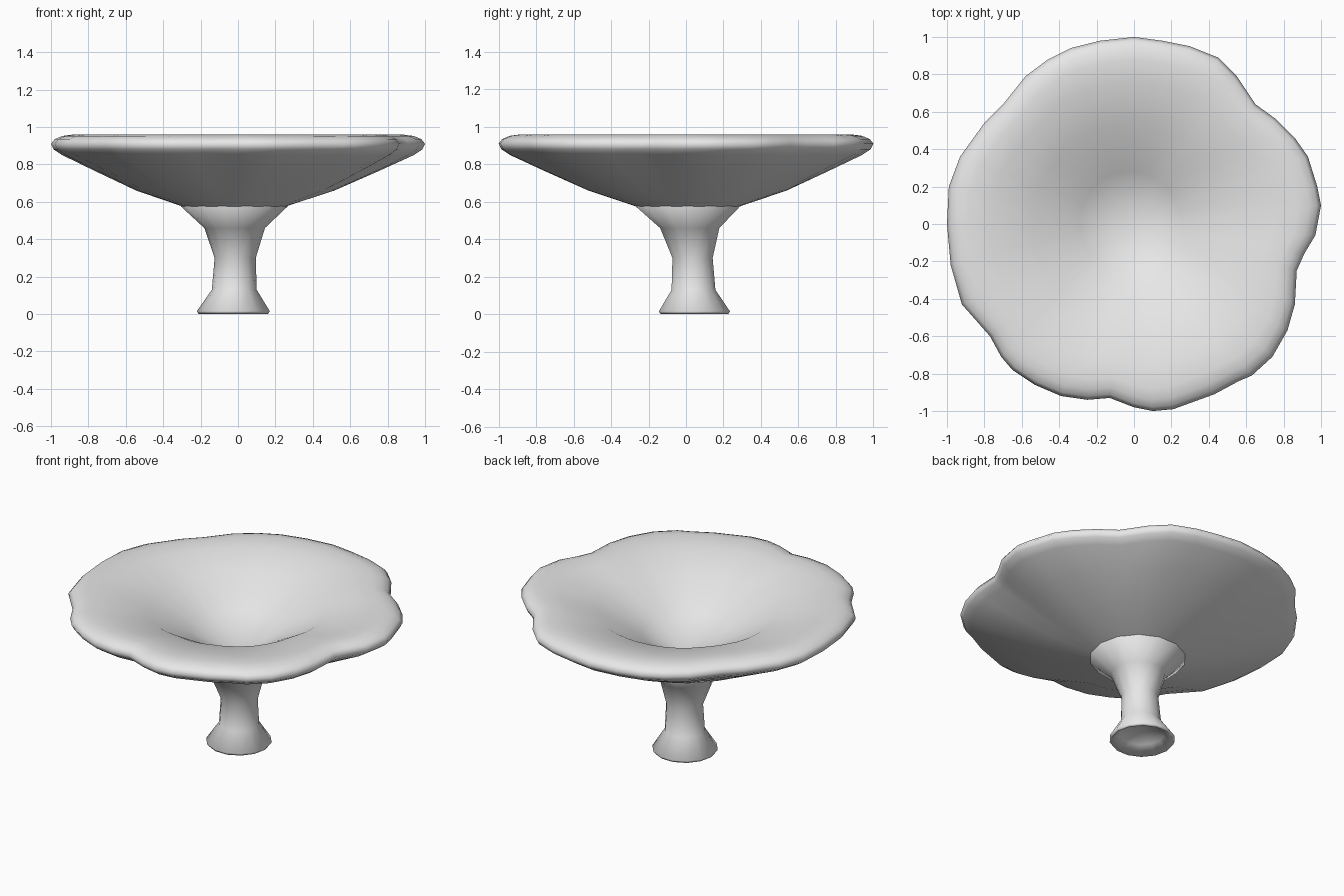
import bpy
import bmesh
import math
from mathutils import Vector

default_cube = bpy.data.objects.get("Cube")
if default_cube:
    bpy.data.objects.remove(default_cube, do_unlink=True)

# Single pale grey material
grey = bpy.data.materials.new("pale_grey")
grey.use_nodes = True
grey.diffuse_color = (0.8, 0.8, 0.8, 1)
grey.node_tree.nodes["Principled BSDF"].inputs["Base Color"].default_value = (0.8, 0.8, 0.8, 1)


def circle(sides):
    """Unit circle, counter-clockwise seen from above."""
    return [Vector((math.cos(math.tau * i / sides), math.sin(math.tau * i / sides)))
            for i in range(sides)]


def loft(name, rings, start_tip=None, end_tip=None):
    """Skin a stack of equal-length rings, optionally closing the ends with a tip."""
    bm = bmesh.new()
    loops = [[bm.verts.new(co) for co in ring] for ring in rings]
    count = len(loops[0])
    for low, high in zip(loops, loops[1:]):
        for i in range(count):
            j = (i + 1) % count
            bm.faces.new((low[i], low[j], high[j], high[i]))
    for tip, loop, flip in ((start_tip, loops[0], True), (end_tip, loops[-1], False)):
        if tip is None:
            continue
        point = bm.verts.new(tip)
        for i in range(count):
            a, b = loop[i], loop[(i + 1) % count]
            bm.faces.new((b, a, point) if flip else (a, b, point))
    mesh = bpy.data.meshes.new(name)
    bm.to_mesh(mesh)
    bm.free()
    mesh.materials.append(grey)
    for face in mesh.polygons:
        face.use_smooth = True
    obj = bpy.data.objects.new(name, mesh)
    bpy.context.collection.objects.link(obj)
    return obj


# Wavy outline of the dish, in hundredths, anticlockwise from the left side
outline = [Vector(p) / 100 for p in (
    (100, 10), (98, 20), (93, 36), (86, 46), (76, 56), (65, 64), (55, 79), (45, 89),
    (30, 95), (15, 98), (0, 100), (-18, 98), (-34, 94), (-46, 88), (-58, 79), (-70, 64),
    (-80, 54), (-93, 36), (-99, 20), (-100, 0), (-98, -22), (-92, -43), (-77, -60),
    (-71, -71), (-65, -78), (-53, -86), (-39, -92), (-25, -94), (-13, -93), (0, -98),
    (10, -100), (21, -99), (43, -91), (56, -84), (63, -81), (74, -71), (82, -57),
    (86, -43), (87, -25), (91, -16), (97, -6))]


def dish_ring(radius, z, wave):
    """Ring blended between a plain circle and the wavy outline."""
    ring = []
    for p in outline:
        p_round = p.normalized()
        q = p_round.lerp(p, wave) * radius
        shift = -0.02 * (1 - wave)
        ring.append(Vector((q.x + shift, q.y - shift / 2, z)))
    return ring


# Dish: underside, rolled rim, shallow shoulder and conical hollow
dish_profile = [
    (0.18, 0.54, 0.0), (0.29, 0.58, 0.0), (0.53, 0.66, 0.3), (0.76, 0.765, 0.75),
    (0.94, 0.85, 1.0), (0.985, 0.88, 1.0), (1.0, 0.91, 1.0), (0.98, 0.935, 1.0),
    (0.94, 0.952, 1.0), (0.88, 0.96, 0.95), (0.76, 0.945, 0.7), (0.53, 0.89, 0.3),
    (0.27, 0.745, 0.0)]
loft("dish", [dish_ring(*row) for row in dish_profile], end_tip=(0.02, 0, 0.61))

# Stem: flared foot, slim waist and flared top, hollow underneath
stem_profile = [
    (0.13, 0.05, -0.025, 0.045), (0.185, 0.0, -0.025, 0.045), (0.195, 0.015, -0.025, 0.045),
    (0.12, 0.13, -0.02, 0.04), (0.11, 0.3, -0.015, 0.035), (0.162, 0.46, -0.018, 0.02),
    (0.285, 0.575, -0.02, 0.01), (0.26, 0.62, -0.02, 0.01)]
stem_rings = [[Vector((p.x * r + x, p.y * r + y, z)) for p in circle(14)]
              for r, z, x, y in stem_profile]
loft("stem", stem_rings, start_tip=(-0.025, 0.045, 0.09))
